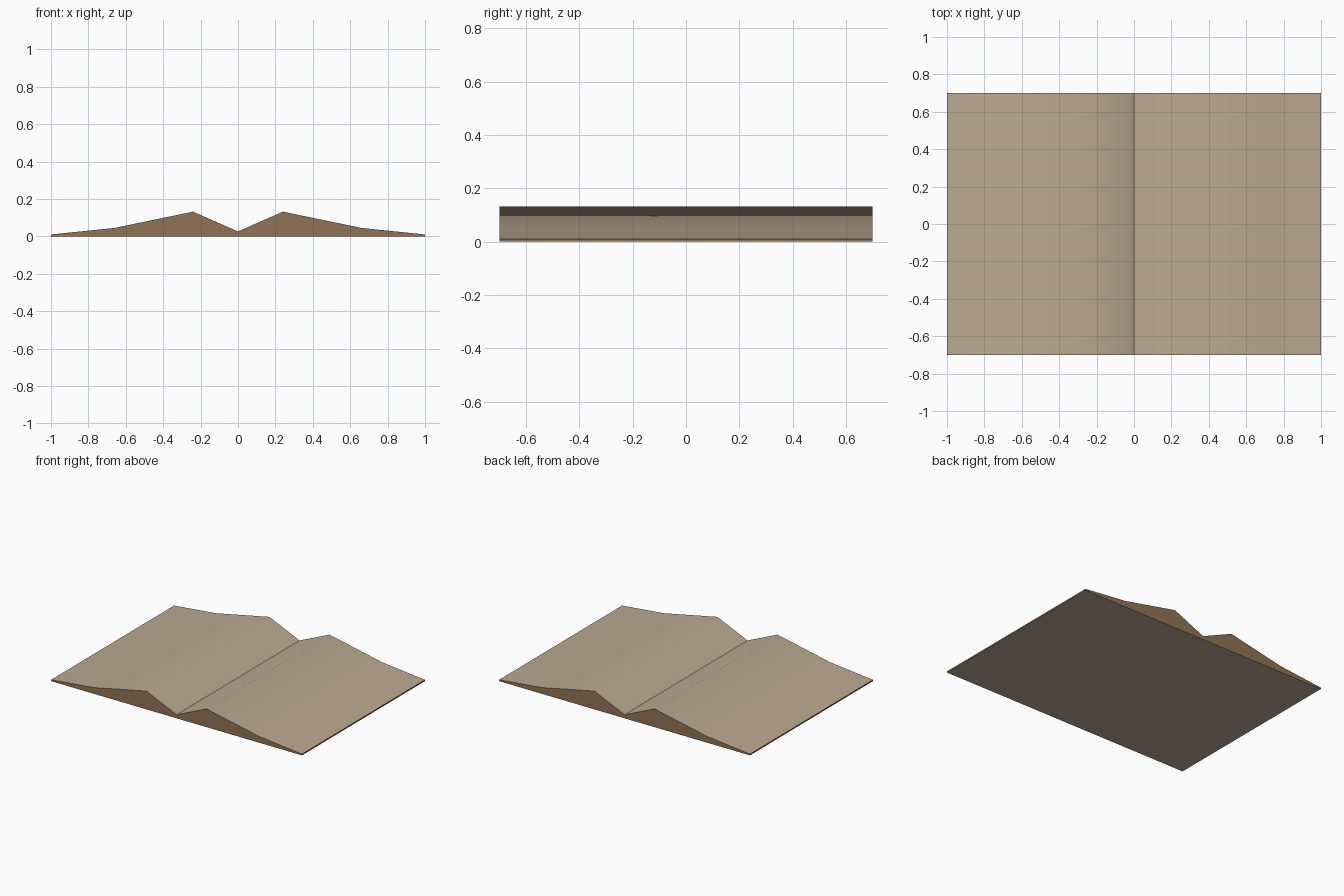
import bpy, bmesh

if "Cube" in bpy.data.objects:
    bpy.data.objects.remove(bpy.data.objects["Cube"])

def material(name, rgb):
    m = bpy.data.materials.new(name)
    m.diffuse_color = (*rgb, 1)
    m.use_nodes = True
    m.node_tree.nodes["Principled BSDF"].inputs["Base Color"].default_value = m.diffuse_color
    return m

# Half cross-section of the open book, from the gutter to the outer edge
half = [(0.24, 0.132), (0.66, 0.045), (1.0, 0.01)]
profile = [(-x, z) for x, z in reversed(half)] + [(0, 0.026)] + half
outline = [(-1, 0)] + profile + [(1, 0)]

# Extrude the outline along y
bm = bmesh.new()
end = bm.faces.new([bm.verts.new((x, -0.7, z)) for x, z in outline])
ext = bmesh.ops.extrude_face_region(bm, geom=[end])
bmesh.ops.translate(bm, vec=(0, 1.4, 0),
                    verts=[v for v in ext["geom"] if isinstance(v, bmesh.types.BMVert)])
bmesh.ops.recalc_face_normals(bm, faces=bm.faces)

# Pages and base are paper coloured, the cut edges are brown
for f in bm.faces:
    f.material_index = 0 if abs(f.normal.z) > 0.5 else 1

me = bpy.data.meshes.new("open_book")
bm.to_mesh(me)
bm.free()
book = bpy.data.objects.new("open_book", me)
bpy.context.collection.objects.link(book)
me.materials.append(material("paper tan", (0.50, 0.40, 0.287)))
me.materials.append(material("page edge brown", (0.28, 0.173, 0.093)))

# Soft page crests, sharp gutter and rims
bpy.context.view_layer.objects.active = book
book.select_set(True)
bpy.ops.object.shade_smooth_by_angle(angle=0.72)
